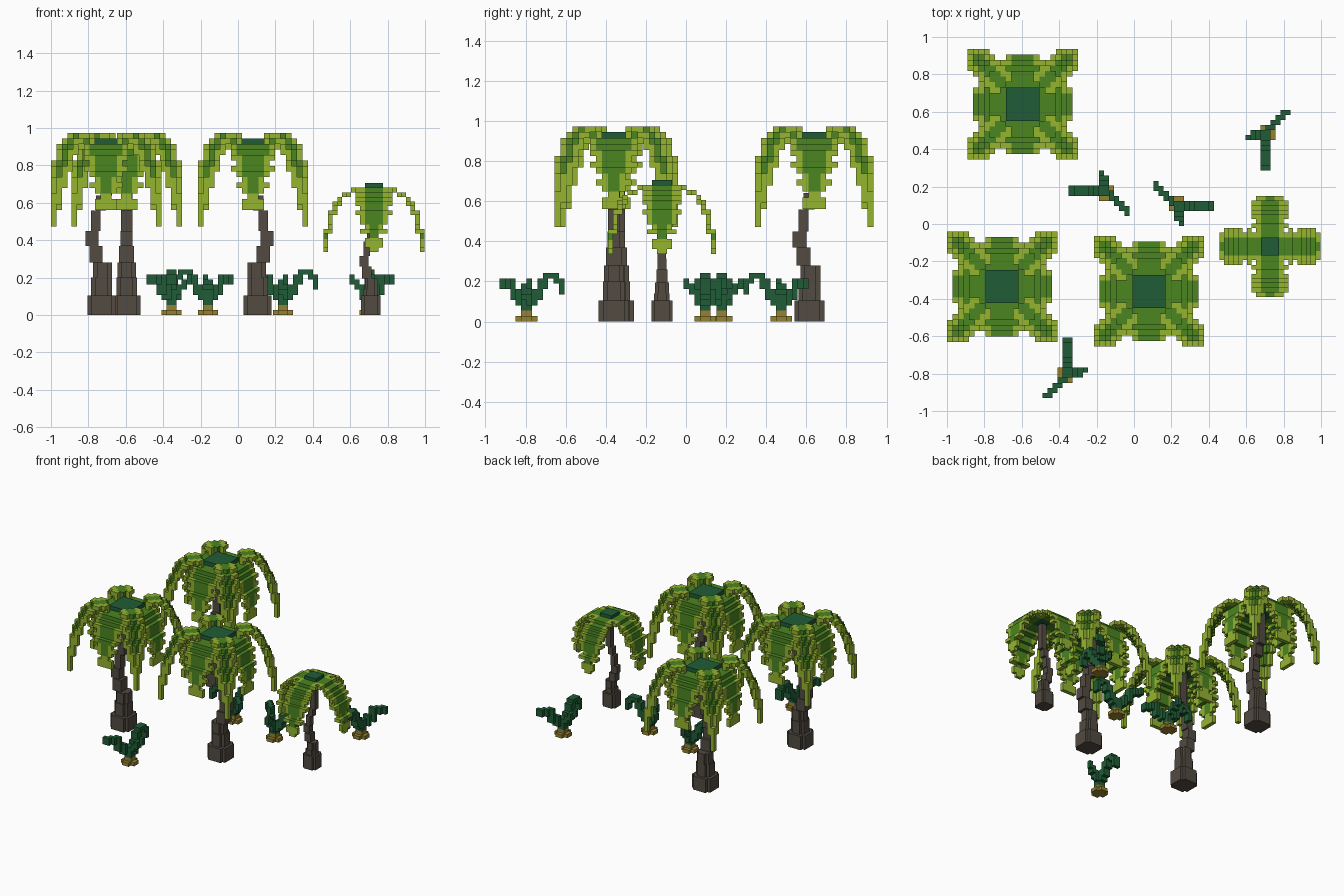
import bpy, bmesh, math
from mathutils import Matrix

if "Cube" in bpy.data.objects:
    bpy.data.objects.remove(bpy.data.objects["Cube"])

def material(name, rgb):
    m = bpy.data.materials.new(name)
    m.diffuse_color = (*rgb, 1)
    m.use_nodes = True
    m.node_tree.nodes["Principled BSDF"].inputs["Base Color"].default_value = m.diffuse_color
    return m

LIGHT, MID, DARK, BARK, OLIVE = range(5)
MATS = [material("light_green", (0.30, 0.46, 0.03)), material("leaf_green", (0.07, 0.235, 0.015)),
        material("dark_green", (0.0144, 0.107, 0.037)), material("bark_grey", (0.084, 0.07, 0.054)),
        material("olive", (0.305, 0.223, 0.03))]

def finish(bm, name, loc, turn):
    me = bpy.data.meshes.new(name)
    bm.to_mesh(me)
    bm.free()
    for m in MATS:
        me.materials.append(m)
    ob = bpy.data.objects.new(name, me)
    ob.location = loc
    ob.rotation_euler[2] = math.radians(turn)
    bpy.context.collection.objects.link(ob)
    return ob

# Turns a {cell: colour} dictionary into a mesh of the exposed voxel faces
def voxels(name, cells, size, loc, turn=0):
    bm = bmesh.new()
    for (x, y, z), col in cells.items():
        for axis in range(3):
            for sign in (-1, 1):
                n = [x, y, z]
                n[axis] += sign
                if tuple(n) in cells:
                    continue
                u, w = (axis + 1) % 3, (axis + 2) % 3
                pts = []
                for a, b in ((0, 0), (1, 0), (1, 1), (0, 1)):
                    p = [x, y, z]
                    p[axis] += (sign + 1) // 2
                    p[u] += a
                    p[w] += b
                    pts.append([c * size for c in p])
                if sign < 0:
                    pts.reverse()
                bm.faces.new([bm.verts.new(p) for p in pts]).material_index = col
    return finish(bm, name, loc, turn)

def four_way(cells, x, y, z, col):
    for _ in range(4):
        cells.setdefault((x, y, z), col)
        x, y = -y - 1, x

# Straight frond: rows of (distance, height, half width, half width of the middle colour)
def straight_frond(cells, rows):
    for d, k, w, mid in rows:
        for x in range(-w, w):
            four_way(cells, d, x, k, MID if -mid <= x < mid else LIGHT)

def core(cells, half, heights):
    for x in range(half):
        for y in range(half):
            for k in heights:
                four_way(cells, x, y, k, DARK)

# Tall palm crown
TALL_ROWS = [(3, 30, 3, 3), (4, 30, 3, 2), (5, 30, 4, 3), (5, 29, 3, 2), (6, 29, 4, 3), (6, 28, 3, 2),
             (7, 28, 4, 2), (7, 27, 3, 2), (7, 26, 4, 2), (7, 25, 3, 2), (8, 25, 3, 2), (8, 24, 2, 1),
             (8, 23, 3, 1), (8, 22, 2, 1), (8, 21, 1, 0), (8, 20, 2, 0), (8, 19, 2, 0)]
# Diagonal frond: height span for each x + y
DIAGONAL = {6: (32, 31), 7: (32, 32), 8: (32, 32), 9: (32, 32), 10: (32, 32), 11: (31, 31), 12: (31, 30),
            13: (30, 29), 14: (29, 28), 15: (27, 26), 16: (26, 23), 17: (24, 20), 18: (21, 16)}

def tall_crown():
    cells = {}
    core(cells, 3, (30, 31))
    for s, (hi, lo) in DIAGONAL.items():
        for x in range(2, 10):
            y = s - x
            if 2 <= y <= 9 and abs(x - y) <= 3:
                for k in range(lo, hi + 1):
                    four_way(cells, x, y, k, MID if abs(x - y) <= 1 and s <= 16 else LIGHT)
    straight_frond(cells, TALL_ROWS)
    return cells

# Short palm crown
SHORT_ROWS = [(2, 27, 3, 2), (3, 27, 3, 2), (4, 27, 4, 2), (5, 26, 3, 2), (6, 26, 4, 2), (7, 25, 4, 2),
              (7, 24, 3, 2), (8, 24, 4, 2), (8, 23, 3, 2), (8, 22, 4, 2), (9, 22, 4, 2), (9, 21, 3, 2),
              (9, 20, 3, 2), (9, 19, 2, 1), (9, 18, 3, 1), (10, 18, 3, 1), (10, 17, 1, 1), (10, 16, 2, 0),
              (10, 15, 2, 0), (10, 14, 1, 0)]

def short_crown():
    cells = {}
    core(cells, 2, (27, 28))
    straight_frond(cells, SHORT_ROWS)
    return cells

# Crooked trunk: stacked blocks with notched corners, leaning to +x
TRUNK = [(0, .105, -.05, .10, .075), (.105, .20, -.03, .08, .055), (.20, .28, -.03, .07, .05),
         (.28, .37, .02, .09, .04), (.37, .45, .04, .11, .032), (.45, .56, .03, .08, .03),
         (.56, .64, 0, .055, .03), (.64, .92, -.03, .03, .03)]

def trunk(name, loc, turn, s=1.0):
    bm = bmesh.new()
    for i, (z0, z1, x0, x1, h) in enumerate(TRUNK):
        if i > 0:
            z0 = z0 * s if i > 1 else z0
        z1 = z1 * s if i > 0 else z1
        n = 0.022 if i < 3 else 0
        for a, b in ((n, 0), (0, n)) if n else ((0, 0),):
            size = ((x1 - x0 - 2 * a) * s, (2 * h - 2 * b) * s, z1 - z0)
            m = Matrix.Translation(((x0 + x1) / 2 * s, 0, (z0 + z1) / 2)) @ Matrix.Diagonal((*size, 1))
            bmesh.ops.create_cube(bm, size=1, matrix=m)
    for f in bm.faces:
        f.material_index = BARK
    finish(bm, name, loc, turn)

for tag, x, y, turn in (("back", -.595, .64, -90), ("left", -.705, -.335, 180), ("middle", .08, -.36, 0)):
    voxels("tall_palm_crown_" + tag, tall_crown(), .0295, (x, y, 0))
    trunk("tall_palm_trunk_" + tag, (x, y, 0), turn)
voxels("short_palm_crown", short_crown(), .0245, (.727, -.12, -.0055))
trunk("short_palm_trunk", (.727, -.12, 0), 180, .7)

# Small plant: olive foot, long arm to +y, diagonal arm to -x -y, short arm to +x
def plant():
    c = {}
    for x in range(-2, 2):
        for y in range(-2, 2):
            inner = x in (-1, 0) and y in (-1, 0)
            if inner or x in (-1, 0) or y in (-1, 0):
                c[x, y, 0] = OLIVE
            if inner:
                c[x, y, 1] = c[x, y, 2] = OLIVE
                if (x, y) != (0, -1):
                    c[x, y, 3] = DARK
    for y, lo, hi in ((0, 2, 4), (1, 3, 5), (2, 4, 7), (3, 6, 8), (4, 8, 8), (5, 7, 8), (6, 5, 7)):
        for x in (-1, 0):
            for k in range(lo, hi + 1):
                c[x, y, k] = DARK
    for i, lo, hi in ((1, 2, 4), (2, 3, 5), (3, 4, 7), (4, 6, 7), (5, 6, 7)):
        for x in (-i, 1 - i):
            for k in range(lo, hi + 1):
                c[x, -i, k] = DARK
    for x, y, lo, hi in ((0, 0, 3, 4), (1, 0, 3, 5), (1, -1, 4, 5), (2, 0, 5, 6), (2, -1, 5, 6), (3, 0, 6, 7)):
        for k in range(lo, hi + 1):
            c[x, y, k] = DARK
    return c

for tag, x, y, turn in (("front", -.355, -.795, 0), ("centre_left", -.16, .178, 90),
                        ("centre_right", .24, .096, -90), ("back_right", .703, .475, 180)):
    voxels("small_plant_" + tag, plant(), .027, (x, y, 0), turn)
